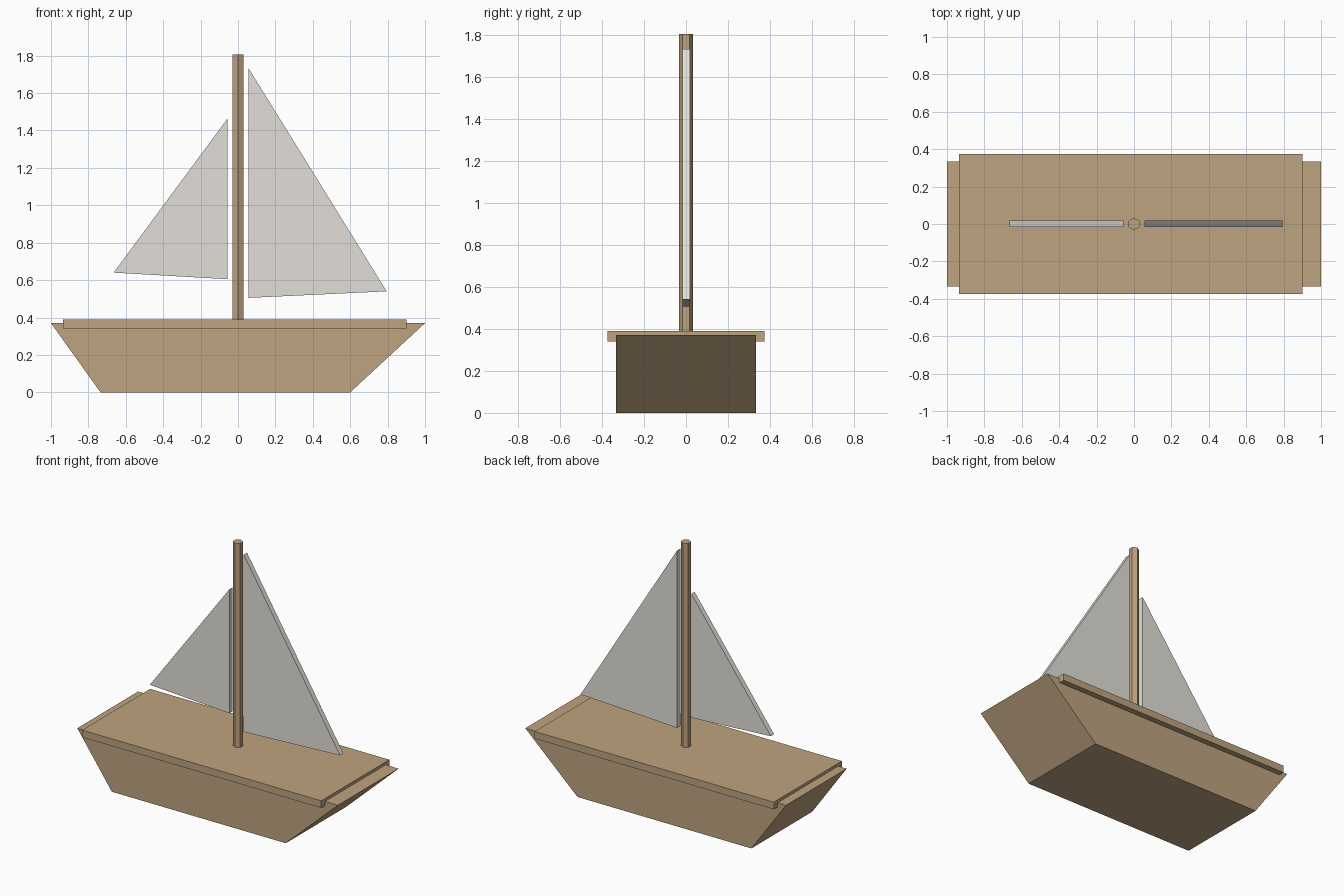
import bpy
import bmesh
from math import pi
from mathutils import Matrix

cube = bpy.data.objects.get("Cube")
if cube:
    bpy.data.objects.remove(cube, do_unlink=True)


def make_material(name, rgb):
    mat = bpy.data.materials.new(name)
    mat.use_nodes = True
    mat.diffuse_color = (*rgb, 1)
    mat.node_tree.nodes["Principled BSDF"].inputs["Base Color"].default_value = (*rgb, 1)
    return mat


wood = make_material("tan wood", (0.52, 0.37, 0.215))
canvas = make_material("off-white canvas", (0.76, 0.74, 0.69))


def finish(name, bm, mat):
    bmesh.ops.recalc_face_normals(bm, faces=bm.faces)
    mesh = bpy.data.meshes.new(name)
    bm.to_mesh(mesh)
    bm.free()
    mesh.materials.append(mat)
    obj = bpy.data.objects.new(name, mesh)
    bpy.context.collection.objects.link(obj)
    return obj


def slab(name, outline, half_width, mat, y=0):
    """Extrude a side outline of (x, z) points evenly across y."""
    bm = bmesh.new()
    face = bm.faces.new([bm.verts.new((x, y - half_width, z)) for x, z in outline])
    extruded = bmesh.ops.extrude_face_region(bm, geom=[face])["geom"]
    moved = [v for v in extruded if isinstance(v, bmesh.types.BMVert)]
    bmesh.ops.translate(bm, verts=moved, vec=(0, 2 * half_width, 0))
    return finish(name, bm, mat)


# Hull with raked ends, and the overhanging deck
slab("hull", [(-0.735, 0), (0.6, 0), (1, 0.37), (-1, 0.37)], 0.333, wood)
slab("deck", [(-0.935, 0.34), (0.9, 0.34), (0.9, 0.39), (-0.935, 0.39)], 0.373, wood)

# Six-sided mast standing through the deck, corners toward front and back
bottom, top = 0.36, 1.805
bm = bmesh.new()
bmesh.ops.create_cone(
    bm, cap_ends=True, segments=6, radius1=0.033, radius2=0.033, depth=top - bottom,
    matrix=Matrix.Translation((0, 0, (top + bottom) / 2)))
# Turn so that a corner, not a flat, faces the front
if max(v.co.y for v in bm.verts) < 0.031:
    bmesh.ops.rotate(bm, verts=bm.verts, cent=(0, 0, 0), matrix=Matrix.Rotation(pi / 6, 3, "Z"))
finish("mast", bm, wood)

# Triangular sails on either side of the mast
slab("large_sail", [(0.055, 0.505), (0.795, 0.54), (0.055, 1.735)], 0.018, canvas, 0.002)
slab("small_sail", [(-0.055, 0.605), (-0.055, 1.465), (-0.665, 0.64)], 0.018, canvas, 0.002)
